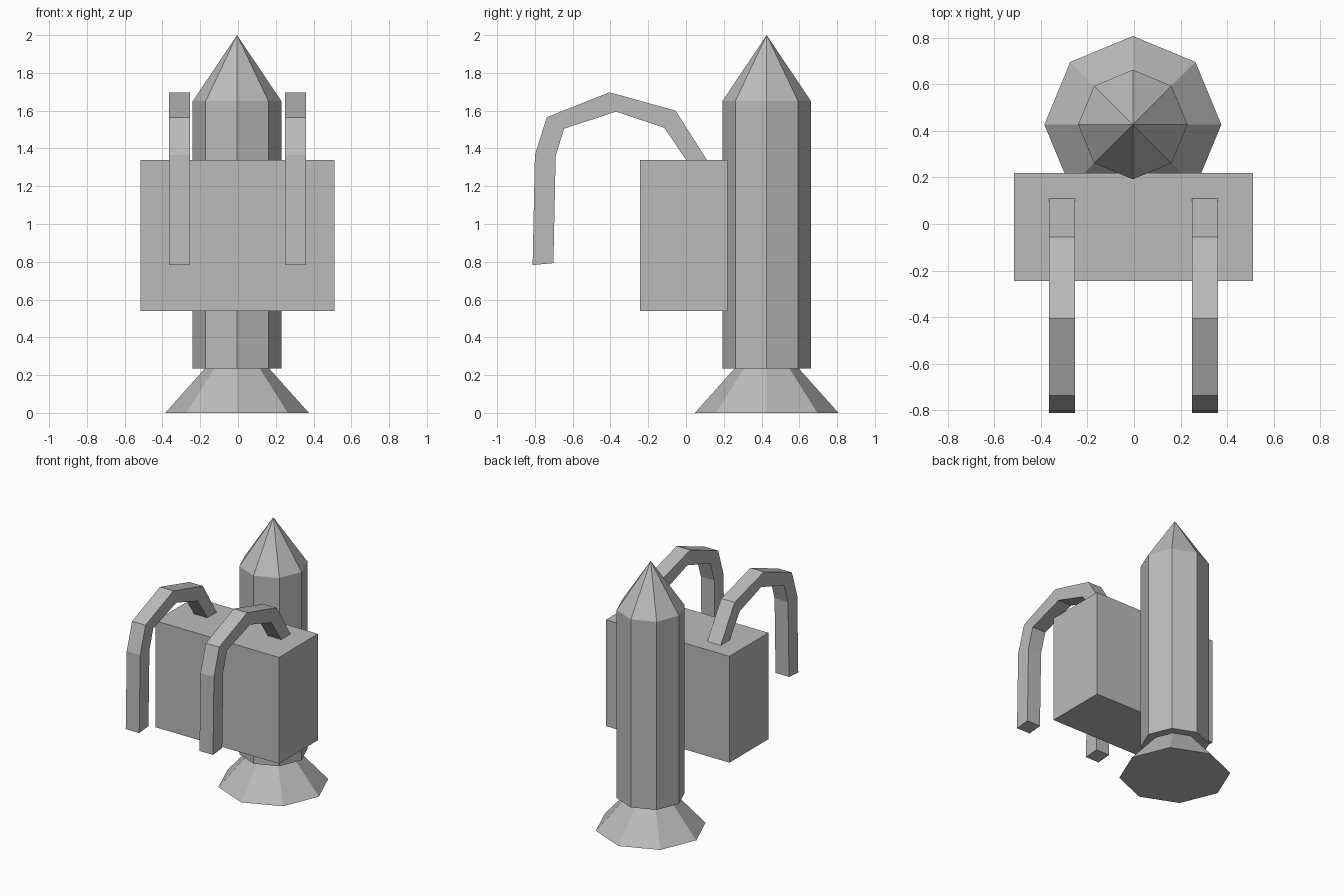
import bpy, bmesh
from math import pi
from mathutils import Matrix

cube = bpy.data.objects.get("Cube")
if cube:
    bpy.data.objects.remove(cube, do_unlink=True)

grey = bpy.data.materials.new("plain_grey")
grey.use_nodes = True
GREY = (0.5, 0.5, 0.5, 1)
grey.diffuse_color = GREY
grey.node_tree.nodes["Principled BSDF"].inputs["Base Color"].default_value = GREY


def add_object(name, bm):
    bmesh.ops.recalc_face_normals(bm, faces=bm.faces)
    mesh = bpy.data.meshes.new(name)
    bm.to_mesh(mesh)
    bm.free()
    mesh.materials.append(grey)
    obj = bpy.data.objects.new(name, mesh)
    bpy.context.collection.objects.link(obj)
    return obj


def octagon(name, r_low, r_high, z_low, z_high):
    """Eight-sided cylinder or cone on the rocket axis, corners on the axes."""
    bm = bmesh.new()
    bmesh.ops.create_cone(bm, cap_ends=True, segments=8, radius1=r_low,
                          radius2=r_high, depth=z_high - z_low)
    # Keep a corner facing +x whatever the primitive's starting angle
    turn = min(range(2), key=lambda k: -max(
        (Matrix.Rotation(k * pi / 8, 3, "Z") @ v.co).x for v in bm.verts))
    bmesh.ops.rotate(bm, verts=bm.verts, matrix=Matrix.Rotation(turn * pi / 8, 3, "Z"))
    bmesh.ops.translate(bm, verts=bm.verts, vec=(-0.005, 0.427, (z_low + z_high) / 2))
    return add_object(name, bm)


# Rocket: tank, pointed nose and flared nozzle
octagon("tank_body", 0.235, 0.235, 0.235, 1.65)
octagon("nose_cone", 0.235, 0, 1.65, 2.0)
octagon("nozzle", 0.38, 0.17, 0, 0.235)

# Backpack box
bm = bmesh.new()
bmesh.ops.create_cube(bm, size=1)
bmesh.ops.scale(bm, verts=bm.verts, vec=(1.028, 0.464, 0.80))
bmesh.ops.translate(bm, verts=bm.verts, vec=(-0.002, -0.012, 0.94))
add_object("pack_box", bm)

# Shoulder straps: a bent side profile extruded across x
outer = [(0.11, 1.34), (-0.055, 1.60), (-0.405, 1.697), (-0.737, 1.565),
         (-0.80, 1.365), (-0.812, 0.783)]
inner = [(0.0, 1.34), (-0.115, 1.51), (-0.37, 1.595), (-0.645, 1.505),
         (-0.69, 1.36), (-0.702, 0.793)]


def strap(name, x, width):
    bm = bmesh.new()
    rings = []
    for (yo, zo), (yi, zi) in zip(outer, inner):
        rings.append([bm.verts.new(p) for p in (
            (x, yo, zo), (x + width, yo, zo), (x + width, yi, zi), (x, yi, zi))])
    for a, b in zip(rings, rings[1:]):
        for i in range(4):
            j = (i + 1) % 4
            bm.faces.new((a[i], a[j], b[j], b[i]))
    bm.faces.new(rings[0])
    bm.faces.new(rings[-1])
    add_object(name, bm)


strap("right_strap", -0.366, 0.112)
strap("left_strap", 0.248, 0.112)
